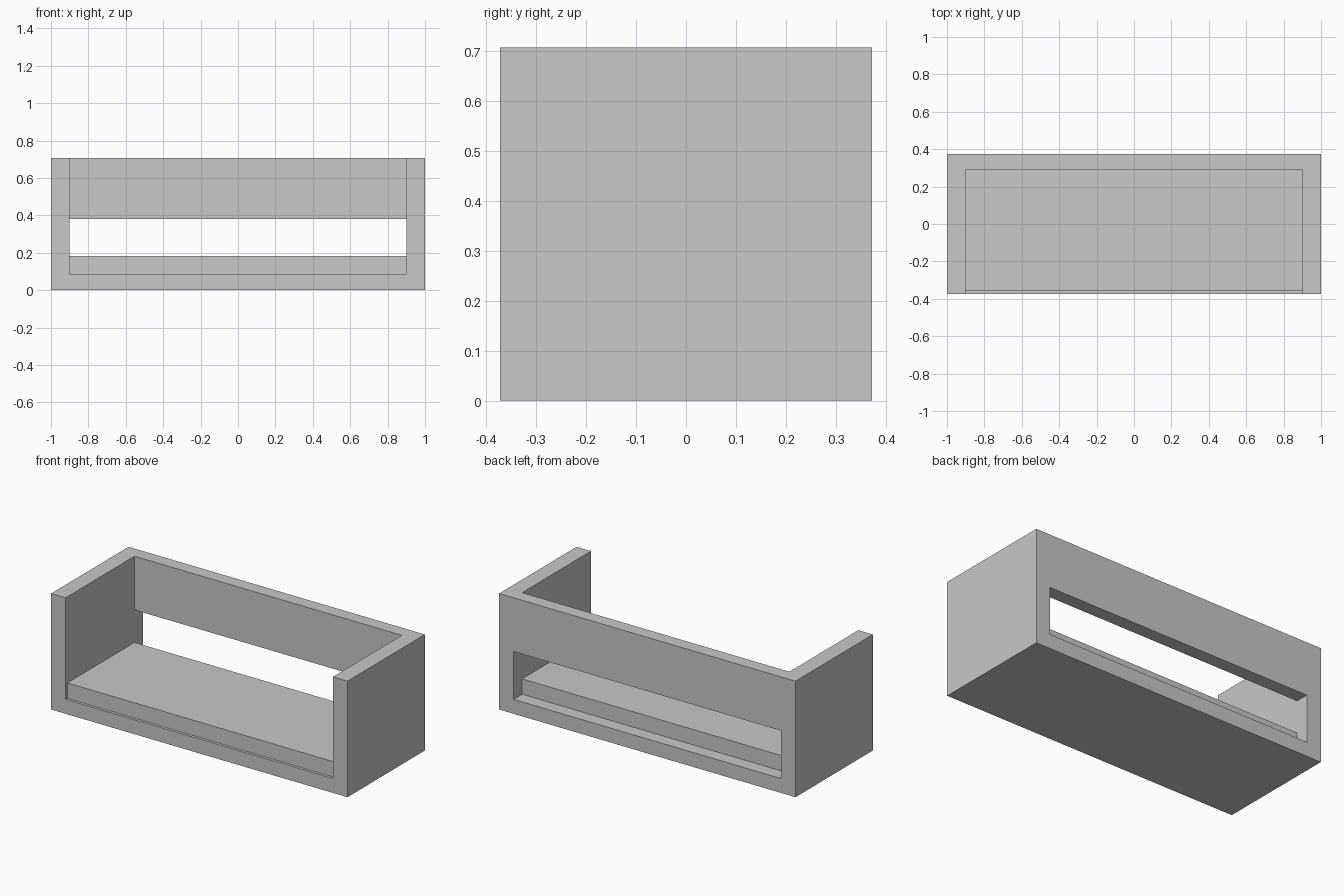
import bpy, bmesh

if "Cube" in bpy.data.objects:
    bpy.data.objects.remove(bpy.data.objects["Cube"])

grey = bpy.data.materials.new("light_grey")
grey.diffuse_color = (0.58, 0.58, 0.58, 1)
grey.use_nodes = True
grey.node_tree.nodes["Principled BSDF"].inputs["Base Color"].default_value = grey.diffuse_color

HALF_Y, TOP = 0.373, 0.708      # outer half depth and height
IN_X, FLOOR = 0.902, 0.088      # inner half width and base thickness
BACK_Y, SLOT_TOP = 0.291, 0.38  # inner face of back wall, top of rear slot


def extrude_profile(name, half_x, profile):
    """Solid made from a (y, z) profile extruded along x."""
    bm = bmesh.new()
    face = bm.faces.new([bm.verts.new((-half_x, y, z)) for y, z in profile])
    out = bmesh.ops.extrude_face_region(bm, geom=[face])["geom"]
    verts = [g for g in out if isinstance(g, bmesh.types.BMVert)]
    bmesh.ops.translate(bm, vec=(2 * half_x, 0, 0), verts=verts)
    bmesh.ops.recalc_face_normals(bm, faces=bm.faces)
    mesh = bpy.data.meshes.new(name)
    bm.to_mesh(mesh)
    bm.free()
    mesh.materials.append(grey)
    obj = bpy.data.objects.new(name, mesh)
    bpy.context.collection.objects.link(obj)
    return obj


def rect(y0, y1, z0, z1):
    return [(y0, z0), (y1, z0), (y1, z1), (y0, z1)]


# Outer frame: base, two arms and back wall in one solid
frame = extrude_profile("frame", 1.0, rect(-HALF_Y, HALF_Y, 0, TOP))

# Cutter: open seat space plus the slot through the lower back
cutter = extrude_profile("space_cutter", IN_X, [
    (-0.6, FLOOR), (0.6, FLOOR), (0.6, SLOT_TOP),
    (BACK_Y, SLOT_TOP), (BACK_Y, 1.0), (-0.6, 1.0)])
cut = frame.modifiers.new("space", "BOOLEAN")
cut.operation, cut.solver, cut.object = "DIFFERENCE", "EXACT", cutter

# Apply the cut and remove the cutter
bpy.context.view_layer.objects.active = frame
frame.select_set(True)
bpy.ops.object.modifier_apply(modifier=cut.name)
bpy.data.objects.remove(cutter)

# Seat cushion slab resting on the base between the arms
extrude_profile("seat", IN_X, rect(-0.356, BACK_Y, FLOOR, 0.182))
